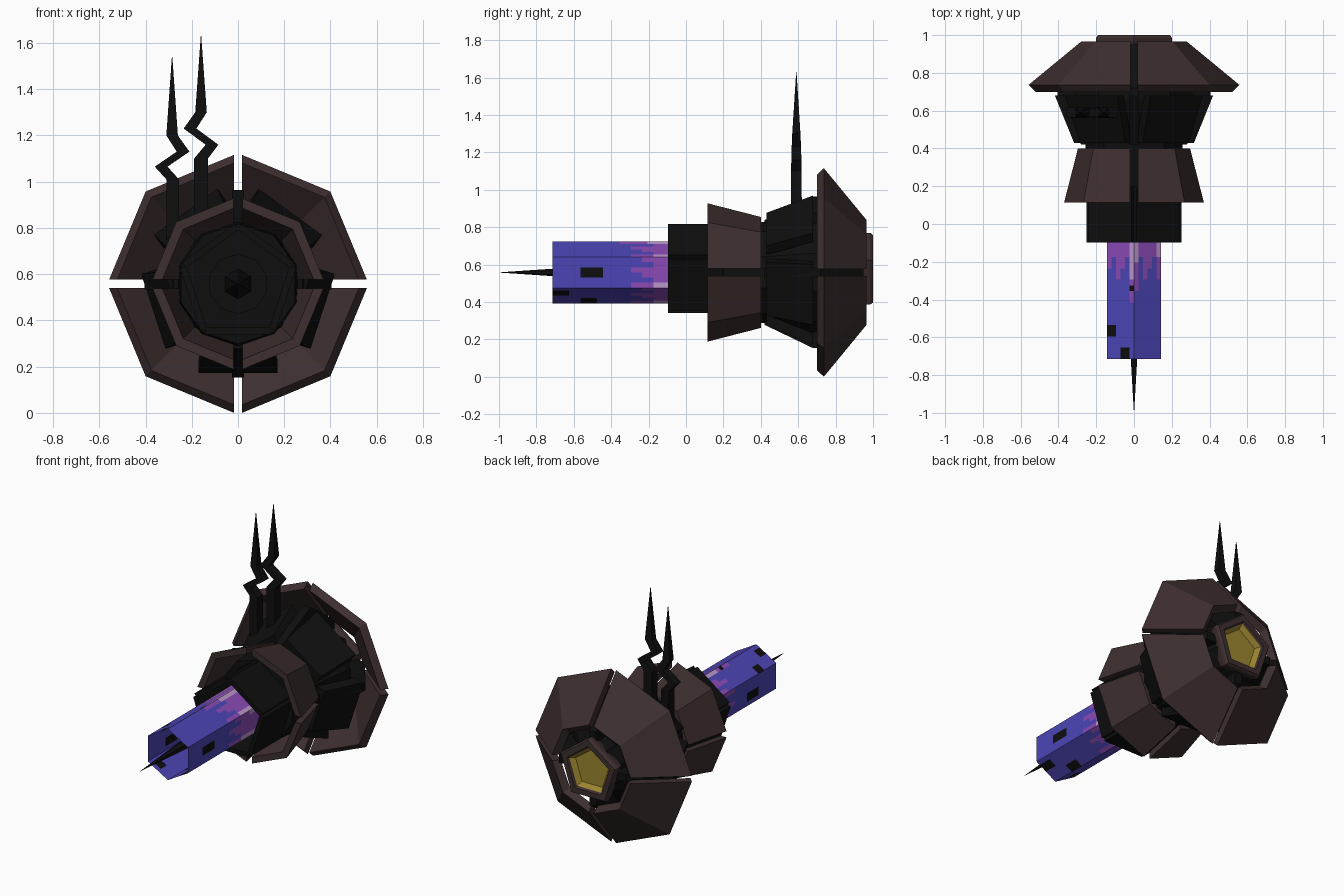
import bpy, bmesh, math
from math import sin, cos, pi, radians

if "Cube" in bpy.data.objects:
    bpy.data.objects.remove(bpy.data.objects["Cube"])

Z = 0.558  # height of the long axis, which runs along y


def material(name, col):
    m = bpy.data.materials.new(name)
    m.diffuse_color = (*col, 1)
    m.use_nodes = True
    m.node_tree.nodes["Principled BSDF"].inputs["Base Color"].default_value = m.diffuse_color
    return m


BLACK = material("black", (0.0045, 0.0045, 0.0045))
BROWN = material("dark brown", (0.048, 0.028, 0.028))
BLUE = material("blue", (0.072, 0.06, 0.47))
PURPLE = material("purple", (0.26, 0.07, 0.47))
LILAC = material("lilac", (0.5, 0.31, 0.6))
GOLD = material("gold", (0.33, 0.235, 0.028))


def build(name, verts, faces, mats, rule=None):
    me = bpy.data.meshes.new(name)
    me.from_pydata(verts, [], faces)
    for m in mats:
        me.materials.append(m)
    if rule:
        for p in me.polygons:
            p.material_index = rule(p.index)
    bm = bmesh.new()
    bm.from_mesh(me)
    bmesh.ops.recalc_face_normals(bm, faces=bm.faces)
    bm.to_mesh(me)
    bm.free()
    ob = bpy.data.objects.new(name, me)
    bpy.context.collection.objects.link(ob)
    return ob


def loft(name, rings, mats, cap0=True, cap1=True, rule=None):
    """Skin a list of closed rings that all have the same point count."""
    n = len(rings[0])
    verts = [v for r in rings for v in r]
    faces = [(i * n + j, i * n + (j + 1) % n, (i + 1) * n + (j + 1) % n, (i + 1) * n + j)
             for i in range(len(rings) - 1) for j in range(n)]
    if cap0:
        faces.append(tuple(range(n)))
    if cap1:
        faces.append(tuple(range(len(verts) - n, len(verts))))
    return build(name, verts, faces, mats, rule)


def ring(y, r, n):
    """Regular polygon around the axis with one corner straight up."""
    return [(r * sin(2 * pi * k / n), y, Z + r * cos(2 * pi * k / n)) for k in range(n)]


def petal(name, q, profile, gap):
    """Quarter of an octagonal shell, bent once at 45 degrees."""
    rings = []
    for k in range(3):
        pts = []
        for y, r in profile:
            u, v = [(gap, r - gap * 0.414), (r * 0.7071, r * 0.7071), (r - gap * 0.414, gap)][k]
            c, s = round(cos(q * pi / 2)), round(sin(q * pi / 2))
            pts.append((u * c - v * s, y, Z + u * s + v * c))
        rings.append(pts)
    loft(name, rings, [BROWN])


def plate(name, deg, ends, t):
    """Flat slab facing outward; ends = (y, distance, half width) twice."""
    c, s = cos(radians(deg)), sin(radians(deg))
    rings = []
    for y, a, w in ends:
        rings.append([(c * d - s * e, y, Z + s * d + c * e)
                      for d, e in ((a, -w), (a, w), (a - t, w), (a - t, -w))])
    loft(name, rings, [BLACK])


# armour petals, small front set and large rear set
for q in range(4):
    petal(f"front_petal_{q}", q, [(0.115, 0.378), (0.40, 0.305), (0.40, 0.265), (0.115, 0.335)], 0.02)
    petal(f"rear_petal_{q}", q, [(0.737, 0.565), (0.965, 0.288), (0.93, 0.25), (0.70, 0.53)], 0.018)

# black plates: front sleeve and flared middle body
for k in range(5):
    deg = -90 + 72 * k
    plate(f"sleeve_plate_{k}", deg, [(-0.097, 0.218, 0.142), (0.2, 0.218, 0.142)], 0.03)
    plate(f"body_plate_{k}", deg, [(0.43, 0.285, 0.15), (0.68, 0.385, 0.17)], 0.06)

# black inner core
core = [(0.0, 0.13), (0.19, 0.13), (0.2, 0.26), (0.42, 0.27), (0.66, 0.33), (0.71, 0.32), (0.80, 0.2), (0.95, 0.17)]
loft("inner_core", [ring(y, r, 10) for y, r in core], [BLACK])

# four fins that show in the gaps between the petals
fin = [(0.42, 0.2), (0.42, 0.28), (0.68, 0.405), (0.72, 0.405), (0.95, 0.24), (0.95, 0.16)]
for k in range(4):
    c, s = round(cos(k * pi / 2)), round(sin(k * pi / 2))
    loft(f"fin_{k}", [[(c * r - s * w, y, Z + s * r + c * w) for y, r in fin] for w in (-0.025, 0.025)], [BLACK])

# six-sided crystal tube, painted by position along the axis and around it
COLS, ROWS, Y0, STEP = 36, 32, -0.715, 0.03


def tube_ring(y):
    hexa = ring(y, 0.165, 6)
    pts = []
    for k in range(6):
        a, b = hexa[k], hexa[(k + 1) % 6]
        pts += [tuple(p + (q - p) * i / 6 for p, q in zip(a, b)) for i in range(6)]
    return pts


def tube_colour(i):
    row, col = divmod(i, COLS)
    y = Y0 + (row + 0.5) * STEP
    # dark patches scattered over the blue end
    for r, c, n in ((5, 8, 4), (0, 13, 3), (0, 33, 2), (5, 16, 3), (6, 25, 4), (1, 21, 2), (12, 35, 1), (4, 30, 2)):
        if r <= row < r + n and col in (c, c + 1):
            return 3
    edge = -0.24 + 0.07 * sin(col * 2.1) - (0.12 if col in (0, 35) else 0)
    if y > edge + 0.14 and col % 6 in (0, 5):
        return 2
    return 1 if y > edge else 0


loft("crystal_tube", [tube_ring(Y0 + i * STEP) for i in range(ROWS + 1)],
     [BLUE, PURPLE, LILAC, BLACK], False, False, tube_colour)

# needle running out of the tube
loft("needle", [ring(0.0, 0.065, 6), ring(-0.71, 0.02, 6), ring(-1.0, 0.0005, 6)], [BLACK])

# five-sided rear ring with a sunken gold lens
loft("rear_ring", [ring(y, r, 5) for y, r in
                   ((0.92, 0.195), (0.965, 0.212), (0.985, 0.212), (1.0, 0.2), (1.0, 0.16), (0.985, 0.15))],
     [BROWN], True, False)
loft("gold_lens", [ring(0.985, 0.15, 5), ring(0.955, 0.125, 5)], [GOLD], False, True)

# zigzag antennae: left x, right x, height, half depth
left = [(-0.31, -0.255, 0.72, 0.03), (-0.31, -0.255, 1.01, 0.028), (-0.36, -0.305, 1.065, 0.027),
        (-0.265, -0.21, 1.13, 0.025), (-0.31, -0.26, 1.2, 0.022), (-0.286, -0.284, 1.54, 0.001)]
right = [(-0.19, -0.13, 0.78, 0.03), (-0.19, -0.13, 1.1, 0.028), (-0.14, -0.085, 1.16, 0.027),
         (-0.235, -0.18, 1.23, 0.025), (-0.185, -0.135, 1.3, 0.022), (-0.161, -0.159, 1.63, 0.001)]
for name, rows in (("antenna_left", left), ("antenna_right", right)):
    loft(name, [[(a, 0.59 - d, z), (b, 0.59 - d, z), (b, 0.59 + d, z), (a, 0.59 + d, z)]
                for a, b, z, d in rows], [BLACK])
